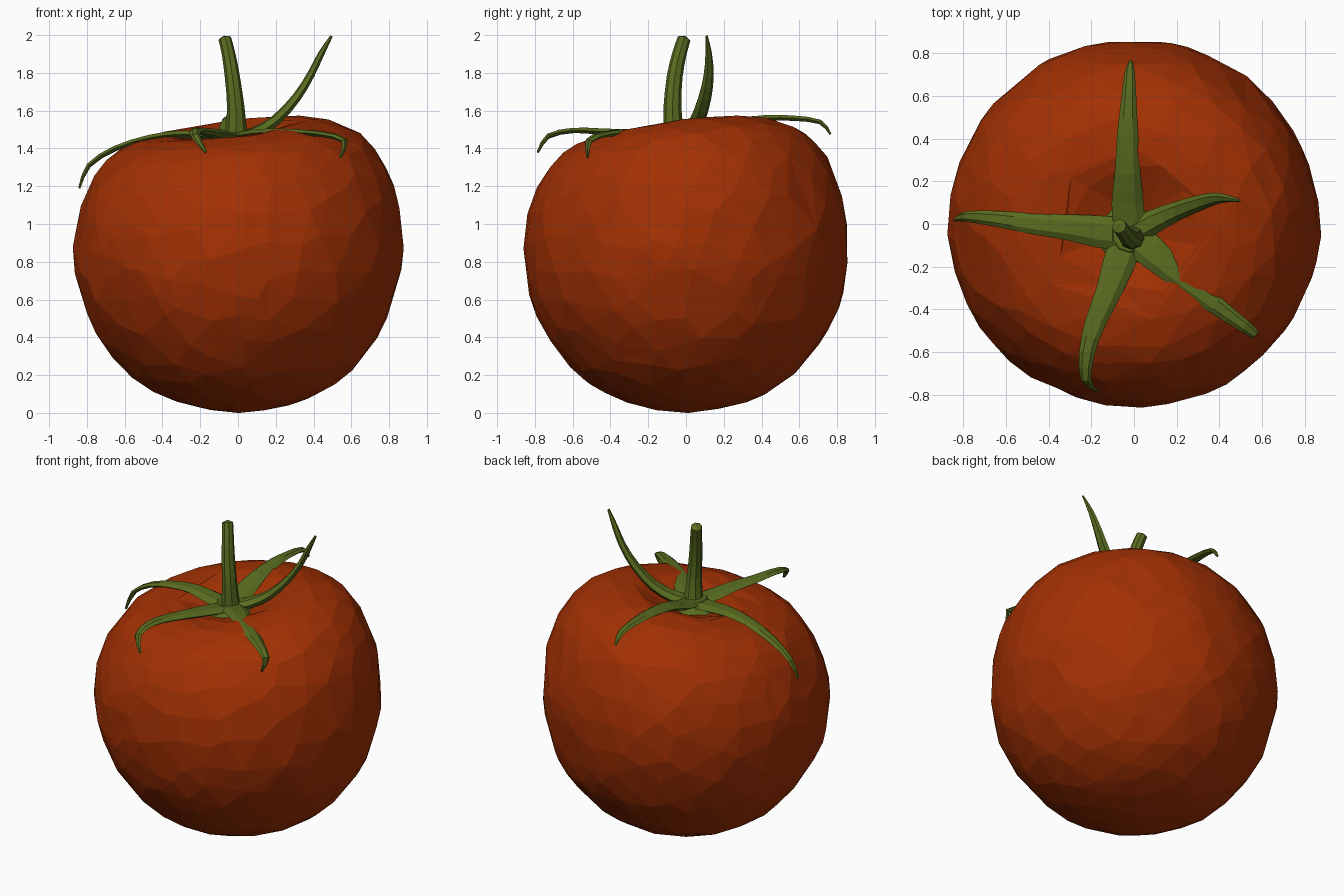
import bpy, bmesh, math
from mathutils import Vector, noise

if "Cube" in bpy.data.objects:
    bpy.data.objects.remove(bpy.data.objects["Cube"])


def material(name, rgb):
    m = bpy.data.materials.new(name)
    m.diffuse_color = (*rgb, 1)
    m.use_nodes = True
    m.node_tree.nodes["Principled BSDF"].inputs["Base Color"].default_value = m.diffuse_color
    return m


RED = material("tomato red", (0.36, 0.03, 0.001))
GREEN = material("leaf green", (0.1, 0.15, 0.014))


def finish(bm, name, mat):
    bmesh.ops.recalc_face_normals(bm, faces=bm.faces[:])
    me = bpy.data.meshes.new(name)
    bm.to_mesh(me)
    bm.free()
    me.materials.append(mat)
    ob = bpy.data.objects.new(name, me)
    bpy.context.collection.objects.link(ob)
    return ob


# Smooth (Catmull-Rom) refinement of a list of points
def smooth(points, n):
    p = [Vector(q) for q in points]
    p = [2 * p[0] - p[1]] + p + [2 * p[-1] - p[-2]]
    out = []
    for a, b, c, d in zip(p, p[1:], p[2:], p[3:]):
        for k in range(n):
            t = k / n
            out.append(0.5 * (2 * b + (c - a) * t + (2 * a - 5 * b + 4 * c - d) * t * t
                              + (3 * b - a - 3 * c + d) * t ** 3))
    return out + [p[-2]]


# Fruit: a sphere remapped onto a dimpled profile, lopsided rim, then decimated
PROFILE = smooth([(0, 1.41), (0.1, 1.425), (0.2, 1.465), (0.33, 1.507), (0.48, 1.497),
                  (0.64, 1.43), (0.76, 1.295), (0.84, 1.1), (0.867, 0.9), (0.855, 0.72),
                  (0.79, 0.5), (0.69, 0.335), (0.56, 0.19), (0.38, 0.08), (0.18, 0.022), (0, 0)], 6)
LENGTHS = [0]
for a, b in zip(PROFILE, PROFILE[1:]):
    LENGTHS.append(LENGTHS[-1] + (b - a).length)


def profile_at(u):
    s = u * LENGTHS[-1]
    for i in range(len(PROFILE) - 1):
        if s <= LENGTHS[i + 1] or i == len(PROFILE) - 2:
            f = (s - LENGTHS[i]) / (LENGTHS[i + 1] - LENGTHS[i])
            return PROFILE[i].lerp(PROFILE[i + 1], min(f, 1))


bm = bmesh.new()
bmesh.ops.create_icosphere(bm, subdivisions=5, radius=1)
for v in bm.verts:
    d = v.co.normalized()
    ang = math.atan2(d.y, d.x)
    r, z = profile_at(math.acos(max(-1, min(1, d.z))) / math.pi)
    lift = max(0, min(1, (z - 0.5) / 0.8)) * min(1, r / 0.3)
    z += 0.064 * math.cos(ang - math.radians(45)) * lift
    k = 1 + 0.015 * noise.noise(d * 3.5) + 0.006 * noise.noise(d * 9)
    v.co = (r * k * math.cos(ang), r * k * 0.99 * math.sin(ang), z)
fruit = finish(bm, "tomato_fruit", RED)
dec = fruit.modifiers.new("facets", 'DECIMATE')
dec.ratio = 0.13


# Sweep an elliptical section (half width, half thickness) along a path
def sweep(name, path, sizes, side, sides=6, dome=0.0):
    pts, sizes = smooth(path, 2), smooth(sizes, 2)
    bm = bmesh.new()
    rings = []
    for i, (p, (w, h)) in enumerate(zip(pts, sizes)):
        t = (pts[min(i + 1, len(pts) - 1)] - pts[max(i - 1, 0)]).normalized()
        s = (side - t * side.dot(t)).normalized()
        up = s.cross(t)
        rings.append([bm.verts.new(p + s * w * math.cos(a) + up * h * math.sin(a))
                      for a in (math.tau * j / sides for j in range(sides))])
    for r0, r1 in zip(rings, rings[1:]):
        for j in range(sides):
            k = (j + 1) % sides
            bm.faces.new((r0[j], r0[k], r1[k], r1[j]))
    bm.faces.new(rings[0])
    # Slightly domed end cap
    c = bm.verts.new(pts[-1] + (pts[-1] - pts[-2]).normalized() * dome)
    for j in range(sides):
        bm.faces.new((rings[-1][j], rings[-1][(j + 1) % sides], c))
    return finish(bm, name, GREEN)


# Five sepals, radiating from the calyx centre
HUB = (-0.02, -0.05, 1.455)
SEPALS = {
    "back": [(-0.03, 0.1, 1.49), (-0.03, 0.24, 1.535), (-0.03, 0.42, 1.56),
             (-0.025, 0.57, 1.56), (-0.02, 0.71, 1.54), (-0.015, 0.765, 1.475)],
    "left": [(-0.17, -0.035, 1.465), (-0.31, -0.015, 1.475), (-0.47, 0.0, 1.455),
             (-0.65, 0.025, 1.40), (-0.79, 0.035, 1.31), (-0.84, 0.02, 1.19)],
    "front": [(-0.07, -0.18, 1.465), (-0.12, -0.32, 1.48), (-0.18, -0.46, 1.49),
              (-0.22, -0.6, 1.495), (-0.225, -0.73, 1.465), (-0.17, -0.785, 1.38)],
    "front_right": [(0.08, -0.13, 1.475), (0.18, -0.22, 1.485), (0.31, -0.325, 1.485),
                    (0.45, -0.43, 1.475), (0.565, -0.515, 1.44), (0.54, -0.52, 1.35)],
    "right": [(0.09, 0.01, 1.485), (0.2, 0.06, 1.55), (0.31, 0.1, 1.67),
              (0.385, 0.12, 1.79), (0.44, 0.12, 1.90), (0.495, 0.11, 1.995)],
}
SIZES = [(0.075, 0.022), (0.075, 0.025), (0.06, 0.023), (0.049, 0.019),
         (0.037, 0.016), (0.024, 0.014), (0.008, 0.006)]
for key, path in SEPALS.items():
    out = Vector(path[-1]) - Vector(HUB)
    out.z = 0
    f, g = (0.75, 1.25) if key == "right" else (1, 1)
    sweep("sepal_" + key, [HUB] + path, [(w * f, h * g) for w, h in SIZES],
          out.normalized().cross(Vector((0, 0, 1))))

# Calyx hub where the sepals join
bm = bmesh.new()
bmesh.ops.create_cone(bm, cap_ends=True, segments=10, radius1=0.15, radius2=0.08, depth=0.06)
bmesh.ops.translate(bm, verts=bm.verts[:], vec=(-0.02, -0.05, 1.455))
finish(bm, "calyx_hub", GREEN)

# Stem, leaning left and back
sweep("stem", [(-0.01, -0.06, 1.42), (-0.01, -0.065, 1.49), (-0.012, -0.072, 1.62),
               (-0.03, -0.06, 1.78), (-0.05, -0.035, 1.90), (-0.07, -0.01, 1.982)],
      [(0.075, 0.075), (0.058, 0.056), (0.046, 0.047), (0.04, 0.042), (0.036, 0.038), (0.034, 0.035)],
      Vector((1, 0, 0)), sides=8, dome=0.016)
